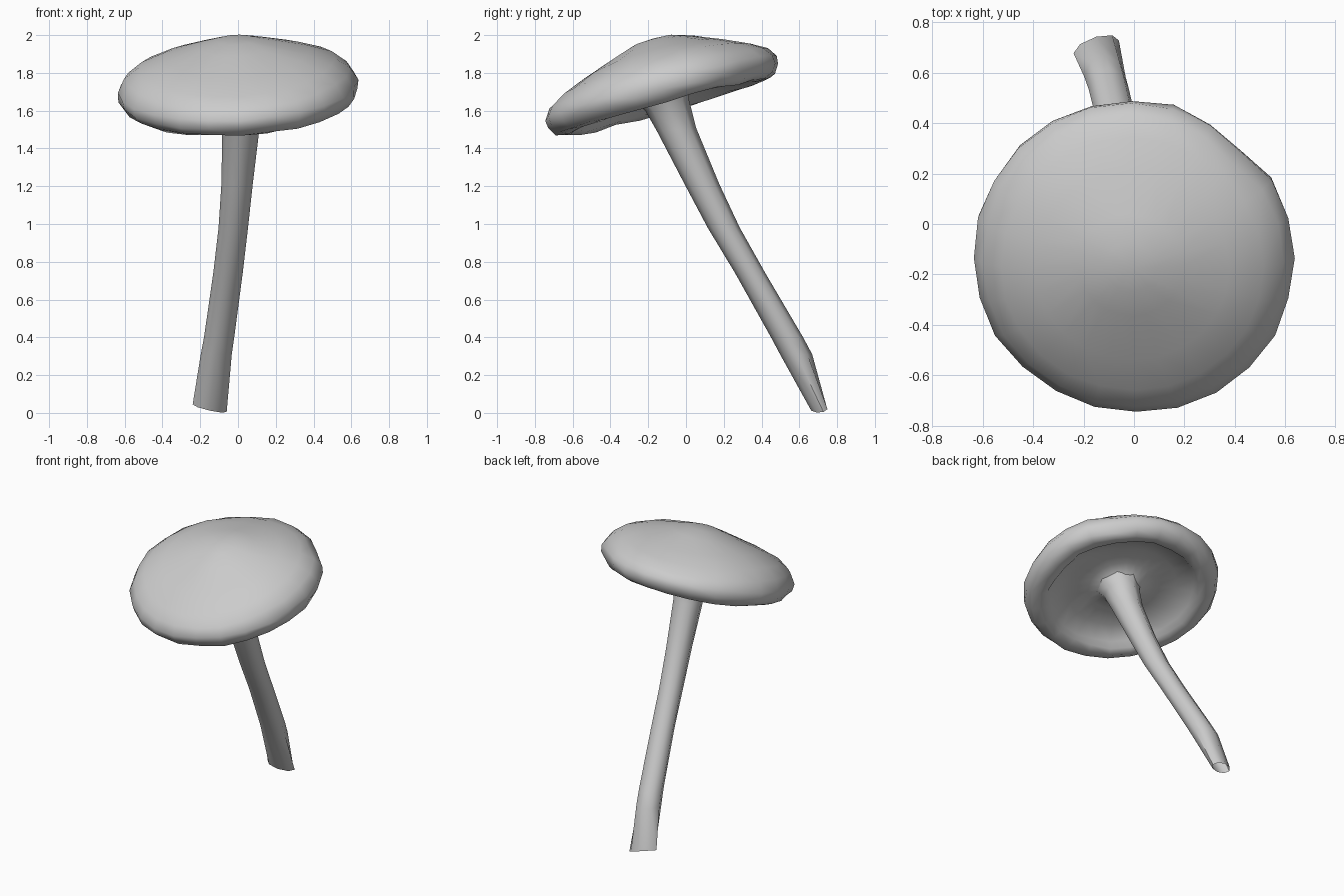
import bpy, bmesh, math, random
from mathutils import Matrix, Vector

if "Cube" in bpy.data.objects:
    bpy.data.objects.remove(bpy.data.objects["Cube"])

random.seed(4)


def finish(name, bm, angle):
    bmesh.ops.recalc_face_normals(bm, faces=bm.faces)
    mesh = bpy.data.meshes.new(name)
    bm.to_mesh(mesh)
    bm.free()
    ob = bpy.data.objects.new(name, mesh)
    bpy.context.collection.objects.link(ob)
    bpy.ops.object.select_all(action='DESELECT')
    ob.select_set(True)
    bpy.context.view_layer.objects.active = ob
    bpy.ops.object.shade_smooth_by_angle(angle=math.radians(angle))
    return ob


def bridge(bm, rings):
    for a, b in zip(rings, rings[1:]):
        n = len(a)
        for i in range(n):
            j = (i + 1) % n
            bm.faces.new((a[i], a[j], b[j], b[i]))


# Cap: lathed dome with a rolled rim and hollow underside, tilted to the front
# (radius, height, shift towards the back, extra height at the sides, wobble)
profile = [(.10, .267, .03, 0, 0), (.21, .232, .03, .01, .004), (.39, .165, .01, .035, .004),
           (.525, .108, 0, .04, .006), (.602, .06, 0, .03, .008), (.643, .01, 0, .01, .010),
           (.640, -.035, 0, 0, .012), (.610, -.079, 0, 0, .012), (.56, -.097, 0, 0, .015),
           (.505, -.087, 0, 0, .015), (.475, -.055, 0, 0, .012), (.36, -.015, 0, 0, .008),
           (.22, -.01, 0, 0, .004), (.15, -.03, 0, 0, 0), (.10, -.08, 0, 0, 0)]
SIDES = 24
tilt = (Matrix.Translation((0, -.13, 1.71)) @ Matrix.Rotation(math.radians(-3), 4, 'Y')
        @ Matrix.Rotation(math.radians(15.5), 4, 'X'))
bm = bmesh.new()
rings = []
for r, h, shift, side, wob in profile:
    ring = []
    for i in range(SIDES):
        a = math.tau * i / SIDES
        # shallow dent in the back right edge
        dent = .04 * max(0, 1 - abs(a - math.radians(50)) / .25) if r > .6 else 0
        rr = r - random.uniform(0, wob) - dent
        hh = h + side * math.cos(a) ** 2 + random.uniform(-wob, wob) * .6
        ring.append(bm.verts.new(tilt @ Vector((rr * math.cos(a), rr * math.sin(a) + shift, hh))))
    rings.append(ring)
bridge(bm, rings)
apex = bm.verts.new(tilt @ Vector((0, .03, .274)))
for i in range(SIDES):
    bm.faces.new((apex, rings[0][i], rings[0][(i + 1) % SIDES]))
finish("mushroom_cap", bm, 60)

# Stem: curved leaning tube flaring into the cap, open and pinched at the foot
# (x, y, z, x radius, y radius, tilt of the ring)
path = [(.02, -.13, 1.70, .15, .15, .27), (.02, -.10, 1.63, .115, .115, .27),
        (.015, -.05, 1.50, .098, .103, .1), (-.005, .085, 1.21, .083, .092, 0),
        (-.025, .20, .98, .078, .085, 0), (-.053, .34, .74, .078, .08, 0),
        (-.10, .535, .40, .08, .085, 0), (-.115, .583, .31, .082, .085, 0),
        (-.15, .703, .025, .09, .04, 0)]
bm = bmesh.new()
rings = []
for x, y, z, rx, ry, slope in path:
    foot = z < .1
    ring = []
    for i in range(8):
        a = math.tau * i / 8
        dx, dy = rx * math.cos(a), ry * math.sin(a)
        dz = slope * dy
        # the foot is flattened diagonally and cut askew
        if foot:
            dy += .025 * math.cos(a)
            dz = -.02 * math.cos(a) + .013 * math.sin(a)
        ring.append(bm.verts.new((x + dx, y + dy, z + dz)))
    rings.append(ring)
bridge(bm, rings)
finish("mushroom_stem", bm, 60)
